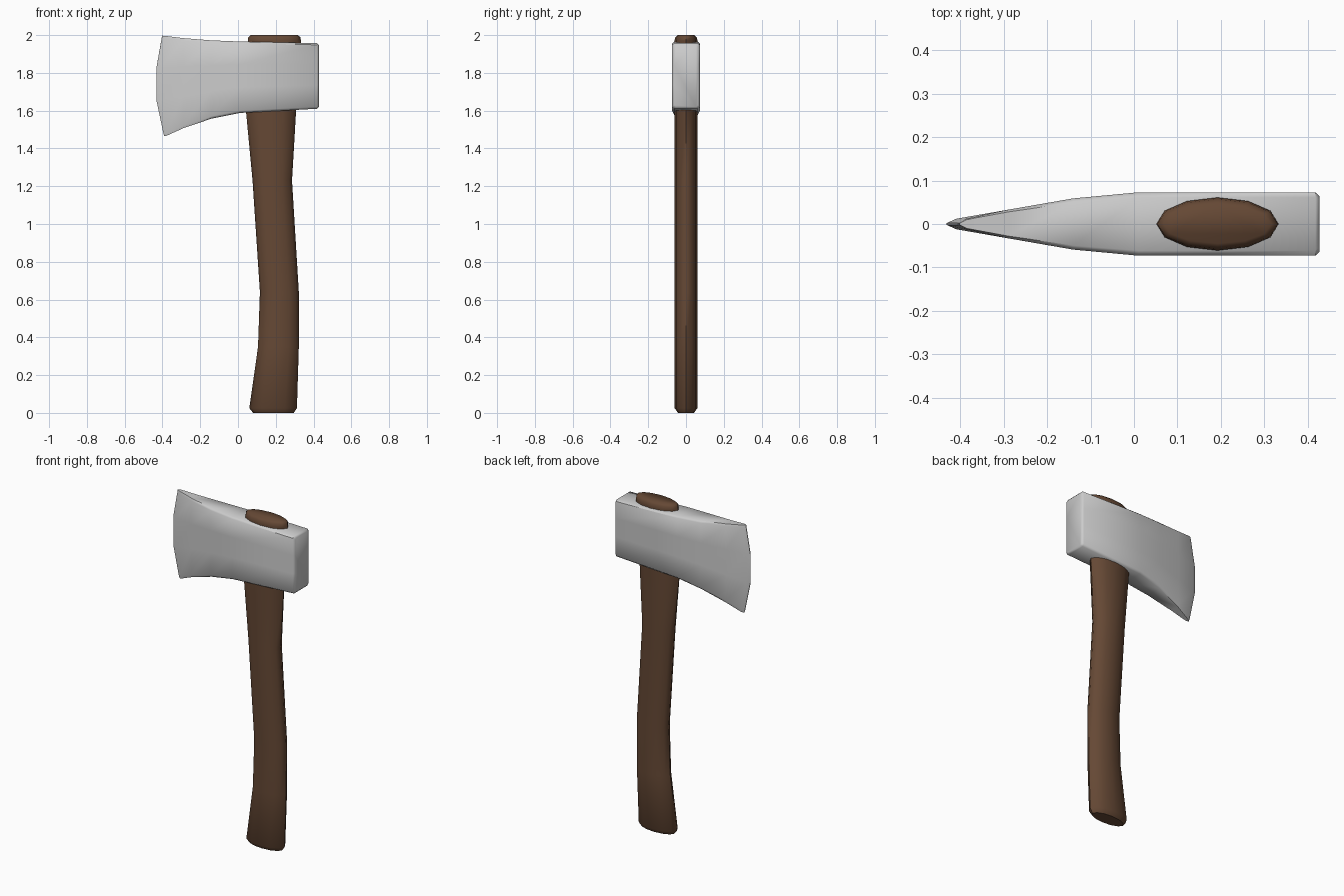
import bpy, math

if "Cube" in bpy.data.objects:
    bpy.data.objects.remove(bpy.data.objects["Cube"])


def loft(name, rings, angle):
    """Skin a list of equal-length rings and cap both ends."""
    n = len(rings[0])
    verts = [p for r in rings for p in r]
    faces = [(k * n + i, k * n + (i + 1) % n, (k + 1) * n + (i + 1) % n, (k + 1) * n + i)
             for k in range(len(rings) - 1) for i in range(n)]
    faces += [tuple(reversed(range(n))), tuple(range(len(verts) - n, len(verts)))]
    mesh = bpy.data.meshes.new(name)
    mesh.from_pydata(verts, [], faces)
    obj = bpy.data.objects.new(name, mesh)
    bpy.context.collection.objects.link(obj)
    bpy.ops.object.select_all(action='DESELECT')
    bpy.context.view_layer.objects.active = obj
    obj.select_set(True)
    bpy.ops.object.mode_set(mode='EDIT')
    bpy.ops.mesh.select_all(action='SELECT')
    bpy.ops.mesh.normals_make_consistent(inside=False)
    bpy.ops.object.mode_set(mode='OBJECT')
    bpy.ops.object.shade_smooth_by_angle(angle=math.radians(angle))
    return obj


# Handle: 12-sided oval sections (z, left x, right x, half depth)
sections = [(0.0, 0.08, 0.295, 0.042), (0.025, 0.06, 0.312, 0.06),
            (0.35, 0.106, 0.322, 0.06), (0.64, 0.116, 0.322, 0.06),
            (1.23, 0.077, 0.286, 0.06), (1.59, 0.043, 0.307, 0.06),
            (1.97, 0.052, 0.333, 0.061), (1.988, 0.054, 0.331, 0.057),
            (2.0, 0.068, 0.317, 0.045)]
rings = []
for z, x0, x1, d in sections:
    c, h = (x0 + x1) / 2, (x1 - x0) / 2
    rings.append([(c + h * math.cos(i * math.pi / 6), d * math.sin(i * math.pi / 6), z)
                  for i in range(12)])
handle = loft("handle", rings, 50)
wood = bpy.data.materials.new("wood")
wood.diffuse_color = (0.13, 0.065, 0.035, 1)
wood.use_nodes = True
wood.node_tree.nodes["Principled BSDF"].inputs["Base Color"].default_value = wood.diffuse_color
handle.data.materials.append(wood)

# Axe head: stations from poll to cutting edge (x, half depth, bottom z, top z, edge bow)
stations = [(0.428, 0.063, 1.62, 1.947, 0), (0.418, 0.073, 1.61, 1.957, 0),
            (0.01, 0.073, 1.588, 1.966, 0), (-0.14, 0.059, 1.558, 1.972, 0),
            (-0.29, 0.033, 1.507, 1.984, 0), (-0.41, 0.012, 1.468, 1.996, 0.8),
            (-0.432, 0.002, 1.464, 1.997, 1)]
# Section side profile: height fraction, depth inset, forward bow
side = [(0, 0.84, 0.042), (0.03, 1, 0.037), (0.36, 1, 0),
        (0.68, 1, 0), (0.975, 1, 0.028), (1, 0.84, 0.03)]
rings = []
for x, d, z0, z1, bow in stations:
    half = [(x + b * bow, d * k, z0 + (z1 - z0) * f) for f, k, b in side]
    rings.append(half + [(px, -py, pz) for px, py, pz in reversed(half)])
loft("axe_head", rings, 50)
